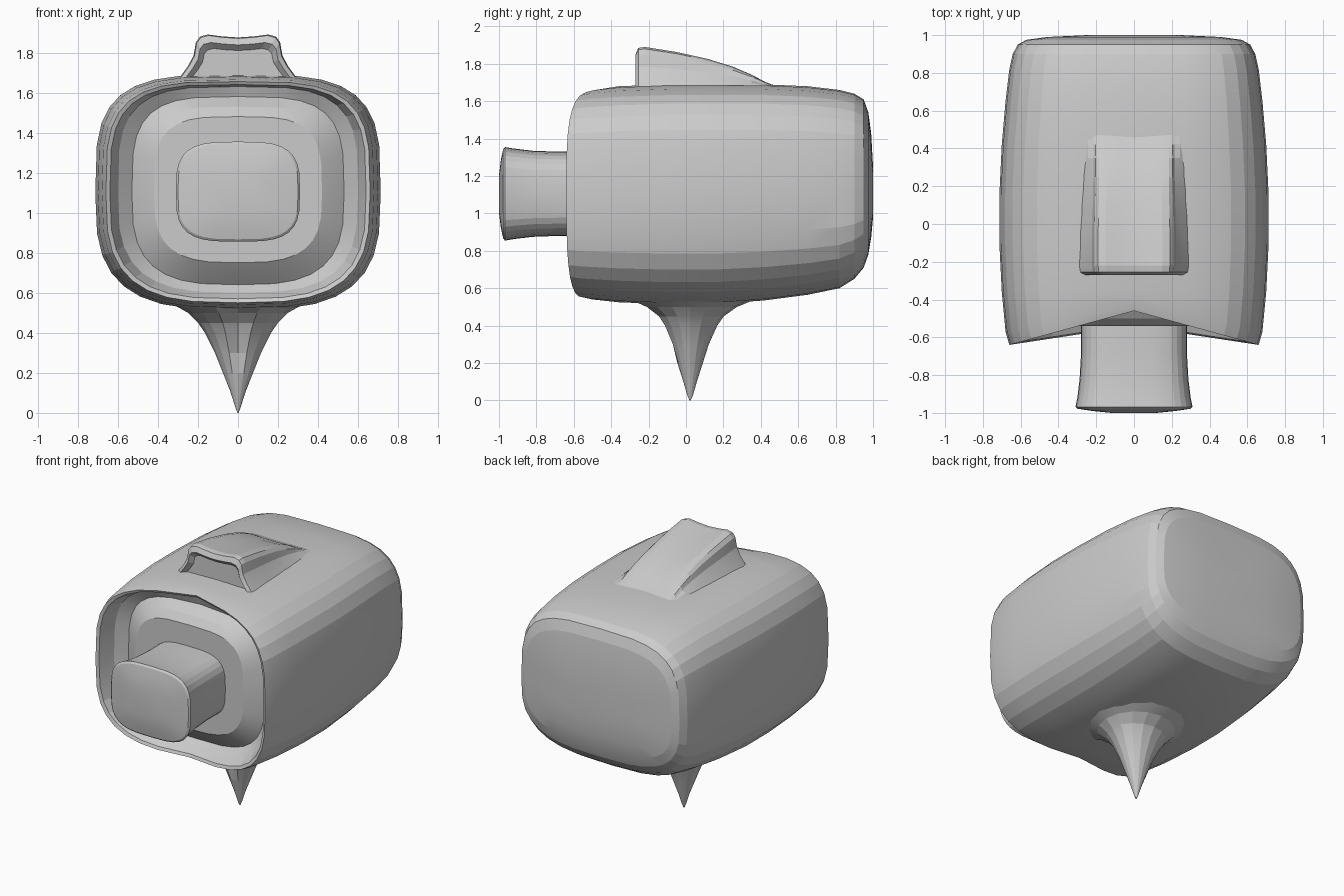
import bpy, bmesh
from math import sin, cos, pi, copysign


def loft(name, rings, closed=True, cap_first=True, cap_last=True):
    """Skin a list of equal-length point rings."""
    bm = bmesh.new()
    rows = [[bm.verts.new(p) for p in r] for r in rings]
    n = len(rows[0])
    for a, b in zip(rows, rows[1:]):
        for i in range(n if closed else n - 1):
            j = (i + 1) % n
            bm.faces.new((a[i], a[j], b[j], b[i]))
    if cap_first:
        bm.faces.new(rows[0][::-1])
    if cap_last:
        bm.faces.new(rows[-1])
    bmesh.ops.recalc_face_normals(bm, faces=bm.faces)
    me = bpy.data.meshes.new(name)
    bm.to_mesh(me)
    bm.free()
    ob = bpy.data.objects.new(name, me)
    bpy.context.collection.objects.link(ob)
    bpy.context.view_layer.objects.active = ob
    ob.select_set(True)
    bpy.ops.object.shade_smooth_by_angle(angle=0.2)
    ob.select_set(False)
    return ob


def section(y, w, zb, zt, top_dip=0.0, low_dip=0.0, n=32, zc=1.1, et=3.6, eb=3.1):
    """Rounded rectangle in xz; the dips push the middle of top and bottom back."""
    pts = []
    for i in range(n):
        t = 2 * pi * i / n
        c, s = cos(t), sin(t)
        e = et if s >= 0 else eb
        h = (zt - zc) if s >= 0 else (zc - zb)
        x = w * copysign(abs(c) ** (2 / e), c)
        z = zc + h * copysign(abs(s) ** (2 / e), s)
        dip = (top_dip if s >= 0 else low_dip) * (1 - abs(x) / w)
        pts.append((x, y + dip, z))
    return pts


# Hollow-fronted body: raised face plate, groove, rim, outer shell, domed back
loft("body", [
    section(-0.54, 0.36, 0.80, 1.44),
    section(-0.54, 0.42, 0.75, 1.48),
    section(-0.50, 0.48, 0.70, 1.53),
    section(-0.46, 0.53, 0.64, 1.58, 0.04, 0.02),
    section(-0.52, 0.60, 0.60, 1.63, 0.09, 0.04),
    section(-0.63, 0.64, 0.57, 1.64, 0.18, 0.10),
    section(-0.64, 0.66, 0.55, 1.655, 0.18, 0.10),
    section(-0.57, 0.68, 0.54, 1.665, 0.13, 0.07),
    section(-0.36, 0.70, 0.525, 1.68),
    section(-0.10, 0.713, 0.515, 1.69),
    section(0.15, 0.713, 0.515, 1.69),
    section(0.42, 0.70, 0.535, 1.69),
    section(0.65, 0.68, 0.565, 1.68),
    section(0.82, 0.66, 0.60, 1.66),
    section(0.90, 0.642, 0.65, 1.64),
    section(0.95, 0.615, 0.71, 1.61),
    section(0.975, 0.57, 0.78, 1.54),
    section(0.99, 0.46, 0.87, 1.43),
    section(1.00, 0.25, 0.98, 1.25),
])

# Flared plug sticking out of the front
plug = [(-0.50, 0.28, 0.225), (-0.68, 0.28, 0.225), (-0.82, 0.288, 0.23),
        (-0.92, 0.30, 0.242), (-0.968, 0.31, 0.25), (-0.978, 0.30, 0.238),
        (-0.99, 0.22, 0.18), (-1.0, 0.12, 0.10)]
loft("front_plug", [section(y, w, 1.105 - h, 1.105 + h, zc=1.105, et=3.4, eb=3.4)
                    for y, w, h in plug])

# Wedge on top: saddle-shaped cross-section that sinks into the body at the back
half = [(0.0, 0.93), (0.08, 0.955), (0.15, 1.0), (0.19, 0.95), (0.21, 0.82),
        (0.222, 0.5), (0.25, 0.25), (0.31, 0.0)]
prof = [(-x, h) for x, h in half[:0:-1]] + half
slope = [(-0.24, 0.14, 0.80), (-0.27, 0.17, 0.90), (-0.255, 0.205, 0.98),
         (-0.22, 0.21, 1.0), (-0.05, 0.183, 1.0), (0.12, 0.145, 0.98),
         (0.25, 0.105, 0.97), (0.35, 0.062, 0.97), (0.42, 0.025, 0.97),
         (0.48, 0.0, 0.97)]
loft("top_wedge", [[(x * k, y, 1.68 + h * z - (0.03 if z == 0 else 0)) for x, z in prof]
                   for y, h, k in slope])

# Flared spike underneath, pinched along its front
spike = [(0.58, 0.40, 0.42), (0.545, 0.33, 0.36), (0.50, 0.25, 0.25), (0.45, 0.20, 0.18),
         (0.40, 0.165, 0.145), (0.30, 0.115, 0.10), (0.20, 0.075, 0.068),
         (0.10, 0.036, 0.036), (0.03, 0.014, 0.016), (0.0, 0.003, 0.003)]
rings = []
for z, rx, ry in spike:
    ring = []
    for i in range(16):
        t = 2 * pi * i / 16
        pinch = 0.75 if i == 12 and z > 0.25 else 1.0
        ring.append((rx * cos(t), 0.022 + ry * sin(t) * pinch, z))
    rings.append(ring)
loft("bottom_spike", rings)
